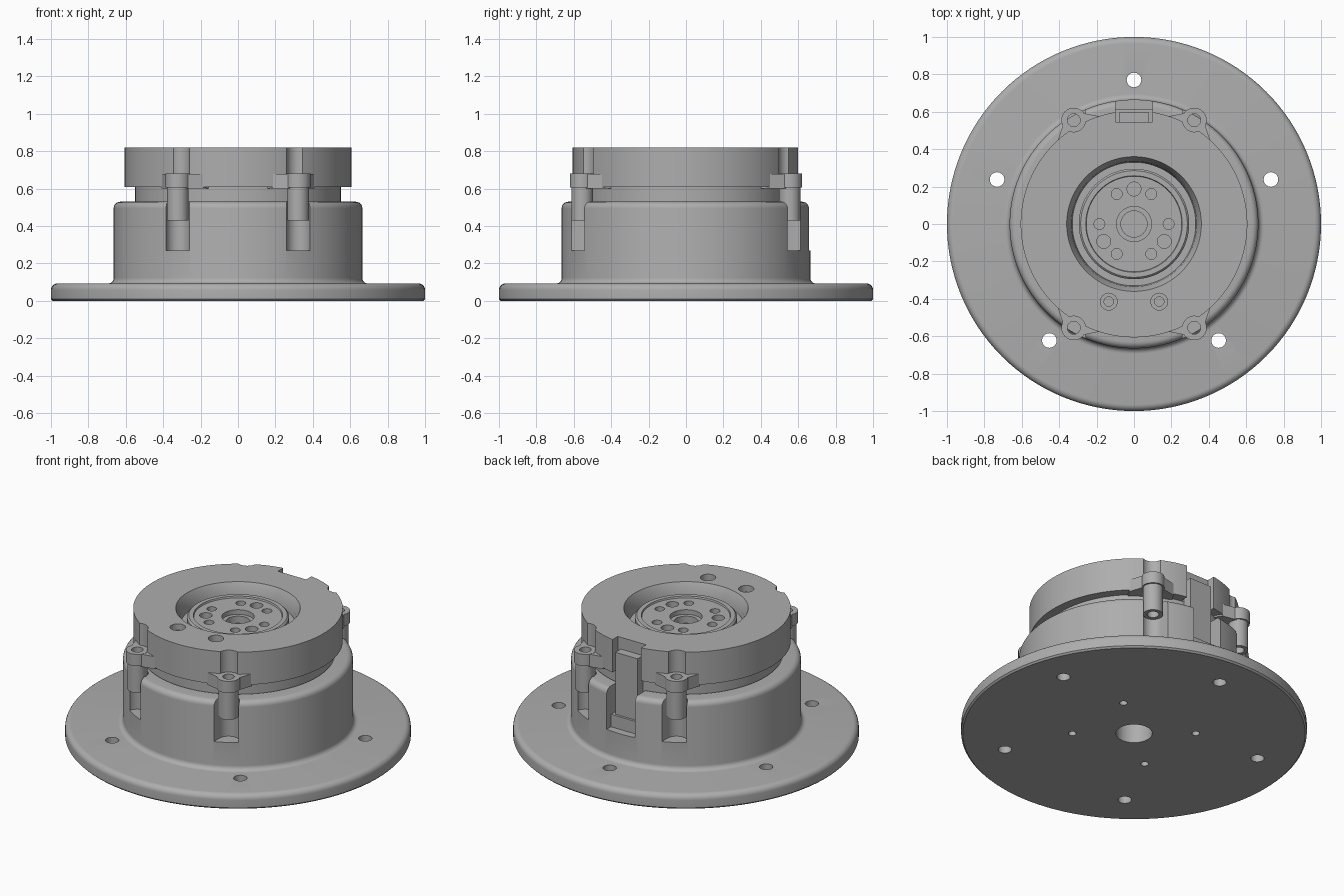
import bpy, bmesh, math
from mathutils import Matrix

if "Cube" in bpy.data.objects:
    bpy.data.objects.remove(bpy.data.objects["Cube"])

GREY = (0.42, 0.42, 0.42, 1.0)
metal = bpy.data.materials.new("satin grey metal")
metal.use_nodes = True
metal.diffuse_color = GREY
for node in metal.node_tree.nodes:
    if node.type == "BSDF_PRINCIPLED":
        node.inputs["Base Color"].default_value = GREY


def finish(name, bm):
    bmesh.ops.remove_doubles(bm, verts=bm.verts, dist=1e-5)
    bmesh.ops.recalc_face_normals(bm, faces=bm.faces)
    mesh = bpy.data.meshes.new(name)
    bm.to_mesh(mesh)
    bm.free()
    mesh.materials.append(metal)
    ob = bpy.data.objects.new(name, mesh)
    bpy.context.collection.objects.link(ob)
    return ob


def lathe(name, profile, steps=128):
    bm = bmesh.new()
    verts = [bm.verts.new((r, 0, z)) for r, z in profile]
    edges = [bm.edges.new(pair) for pair in zip(verts, verts[1:])]
    bmesh.ops.spin(bm, geom=verts + edges, cent=(0, 0, 0), axis=(0, 0, 1),
                   angle=math.tau, steps=steps, use_duplicate=False)
    return finish(name, bm)


def prism(name, outline, z0, z1):
    bm = bmesh.new()
    face = bm.faces.new([bm.verts.new((x, y, z0)) for x, y in outline])
    top = bmesh.ops.extrude_face_region(bm, geom=[face])["geom"]
    bmesh.ops.translate(bm, vec=(0, 0, z1 - z0),
                        verts=[v for v in top if isinstance(v, bmesh.types.BMVert)])
    return finish(name, bm)


def arc(cx, cy, r, start, end, n):
    return [(cx + r * math.cos(math.radians(start + (end - start) * i / n)),
             cy + r * math.sin(math.radians(start + (end - start) * i / n)))
            for i in range(n + 1)]


def cylinder(name, x, y, r, z0, z1, n=32):
    return prism(name, arc(x, y, r, 0, 360, n)[:-1], z0, z1)


def box(name, x0, x1, y0, y1, z0, z1):
    return prism(name, [(x0, y0), (x1, y0), (x1, y1), (x0, y1)], z0, z1)


def activate(ob):
    bpy.ops.object.select_all(action="DESELECT")
    ob.select_set(True)
    bpy.context.view_layer.objects.active = ob


def boolean(ob, tool, operation="DIFFERENCE"):
    activate(ob)
    mod = ob.modifiers.new("cut", "BOOLEAN")
    mod.object, mod.operation, mod.solver = tool, operation, "EXACT"
    bpy.ops.object.modifier_apply(modifier=mod.name)
    bpy.data.objects.remove(tool)


def smooth(ob):
    activate(ob)
    bpy.ops.object.shade_smooth_by_angle(angle=math.radians(30))


LUG_X, LUG_Y, LUG_R = 0.322, 0.555, 0.0625
corners = [(sx, sy) for sx in (-1, 1) for sy in (-1, 1)]

# Flanged cup-shaped housing
housing = lathe("flanged_housing",
                [(0, 0), (0.99, 0), (1, 0.01)]
                + arc(0.965, 0.058, 0.035, 0, 90, 6)
                + arc(0.695, 0.123, 0.03, 270, 180, 6)
                + arc(0.63, 0.495, 0.035, 0, 90, 6)
                + [(0.56, 0.53), (0.56, 0.26), (0, 0.26)])
# Mounting holes in the flange and floor
for k in range(5):
    a = math.radians(18 + 72 * k)
    boolean(housing, cylinder("hole", 0.77 * math.cos(a), 0.77 * math.sin(a), 0.039, -0.1, 0.2))
boolean(housing, cylinder("centre_hole", 0, 0, 0.105, -0.1, 0.4, 48))
for sx, sy in corners:
    boolean(housing, cylinder("floor_hole", sx * 0.273, sy * 0.23, 0.023, -0.1, 0.15))
    # Slot beneath each screw lug, open to the outside
    outline = arc(LUG_X, LUG_Y, LUG_R + 0.001, 180, 360, 16)
    outline += [(LUG_X + LUG_R + 0.001, 0.8), (LUG_X - LUG_R - 0.001, 0.8)]
    boolean(housing, prism("slot", [(sx * x, sy * y) for x, y in outline], 0.27, 0.7))
# Rear opening for the connector
boolean(housing, box("rear_opening", -0.1, 0.1, 0.45, 0.8, 0.27, 0.7))
smooth(housing)

# Actuator body with its wide head and recessed face
body = lathe("actuator_body",
             [(0, 0.26), (0.55, 0.26), (0.55, 0.61), (0.606, 0.61), (0.606, 0.82),
              (0.36, 0.82), (0.335, 0.77), (0.33, 0.72), (0.295, 0.72),
              (0.295, 0.765), (0.285, 0.775), (0.258, 0.775), (0.255, 0.765),
              (0, 0.765)])
for sx, sy in corners:
    boolean(body, cylinder("lug_notch", sx * LUG_X, sy * LUG_Y, LUG_R, 0.67, 1))
boolean(body, box("connector_notch", -0.1, 0.1, 0.545, 0.8, 0.4, 1))
for sx in (-1, 1):
    boolean(body, cylinder("counterbore", sx * 0.135, -0.415, 0.045, 0.78, 1))
    boolean(body, cylinder("screw_hole", sx * 0.135, -0.415, 0.025, 0.65, 1))
# Output face: bolt circle and pin holes around a stepped bore
for degrees in (0, 60, 120, 180, 240, 300):
    a = math.radians(degrees)
    boolean(body, cylinder("bolt_hole", 0.185 * math.cos(a), 0.185 * math.sin(a), 0.029, 0.7, 1))
for degrees in (90, 210, 330):
    a = math.radians(degrees)
    boolean(body, cylinder("pin_hole", 0.187 * math.cos(a), 0.187 * math.sin(a), 0.037, 0.72, 1))
boolean(body, cylinder("bore", 0, 0, 0.094, 0.735, 1, 48))
boolean(body, cylinder("inner_bore", 0, 0, 0.07, 0.69, 1, 48))
smooth(body)

# Screw lugs with a flared web joining them to the head
for sx, sy in corners:
    side = ("rear" if sy > 0 else "front") + ("_left" if sx > 0 else "_right")
    x, y = sx * LUG_X, sy * LUG_Y
    lug = cylinder("screw_lug_" + side, x, y, LUG_R - 0.005, 0.43, 0.65)
    boolean(lug, cylinder("lug_head", x, y, LUG_R + 0.004, 0.605, 0.68), "UNION")
    web = prism("web", [(0.54, -0.13), (0.59, -0.13), (0.65, -0.062),
                        (0.65, 0.062), (0.59, 0.13), (0.54, 0.13)], 0.6, 0.679)
    web.data.transform(Matrix.Rotation(math.atan2(y, x), 4, "Z"))
    boolean(lug, web, "UNION")
    boolean(lug, cylinder("lug_hole", x, y, 0.034, 0.3, 0.8))
    smooth(lug)

# Rear connector: upright plate on a wider foot
box("connector_plate", -0.078, 0.078, 0.5, 0.6, 0.34, 0.745)
box("connector_foot", -0.098, 0.098, 0.5, 0.615, 0.265, 0.35)
